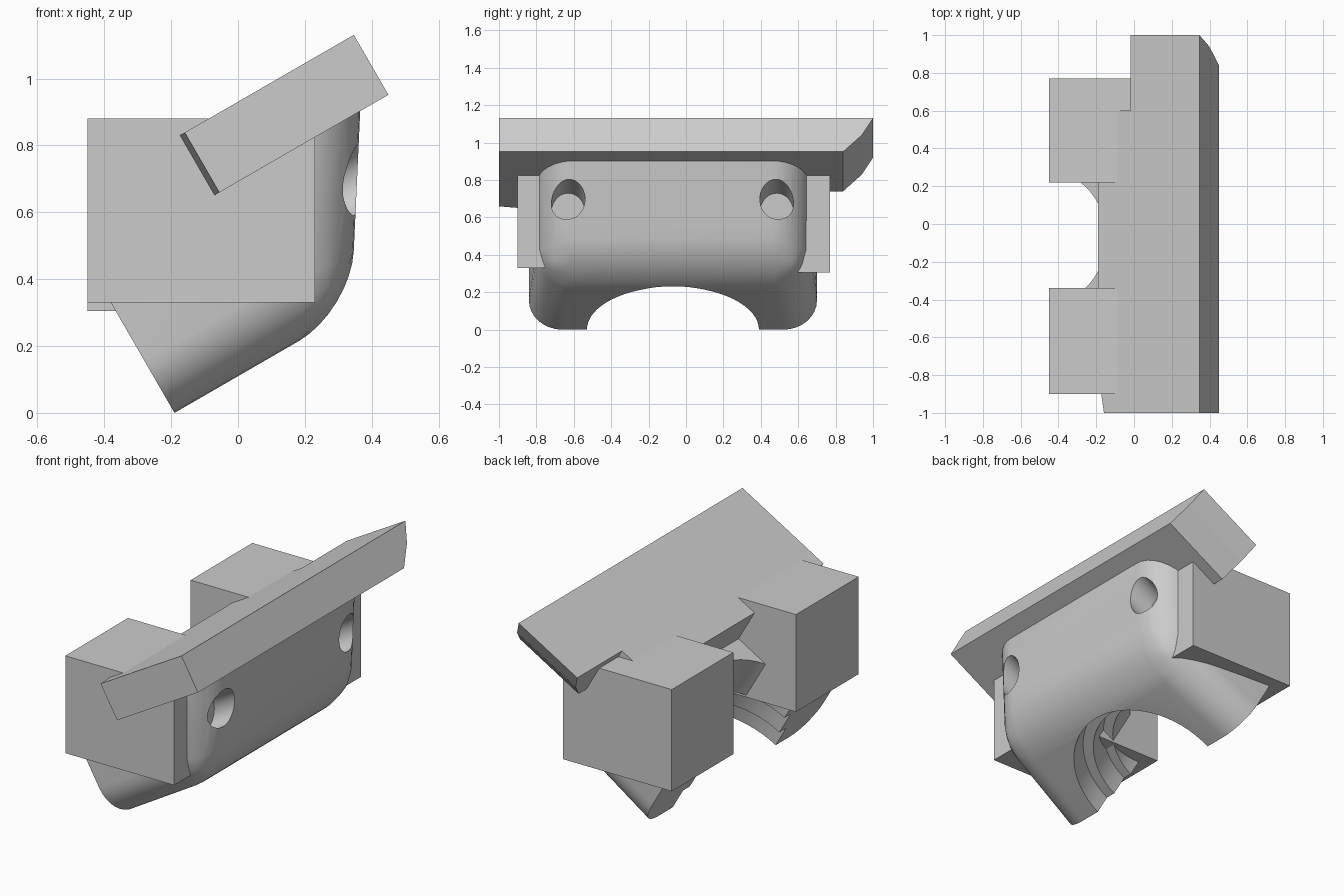
import bpy, bmesh, math
from mathutils import Matrix, Vector

if "Cube" in bpy.data.objects:
    bpy.data.objects.remove(bpy.data.objects["Cube"])

grey = bpy.data.materials.new("plain_grey")
grey.diffuse_color = (0.6, 0.6, 0.6, 1)
grey.use_nodes = True
grey.node_tree.nodes["Principled BSDF"].inputs["Base Color"].default_value = grey.diffuse_color

# Tilted frame: u runs up the 30 degree slope, y across, w along its normal
C, S = math.cos(math.radians(30)), 0.5
TILT = Matrix(((C, 0, -S, -0.19), (0, 1, 0, 0), (S, 0, C, 0), (0, 0, 0, 1)))
MID = -0.07          # middle of the housing across y
SLAB_W = 0.504       # underside of the top plate


def make(name, bm, smooth=False):
    bmesh.ops.recalc_face_normals(bm, faces=bm.faces)
    me = bpy.data.meshes.new(name)
    bm.to_mesh(me)
    bm.free()
    me.materials.append(grey)
    ob = bpy.data.objects.new(name, me)
    bpy.context.collection.objects.link(ob)
    return ob


def loft(bm, rings):
    """Skin a list of equal closed rings and cap both ends."""
    rows = [[bm.verts.new(p) for p in ring] for ring in rings]
    n = len(rows[0])
    for a, b in zip(rows, rows[1:]):
        for i in range(n):
            bm.faces.new((a[i], a[(i + 1) % n], b[(i + 1) % n], b[i]))
    bm.faces.new(rows[0][::-1])
    bm.faces.new(rows[-1])
    return rows


def box(name, x, y, z):
    bm = bmesh.new()
    loft(bm, [[(x[0], y[0], h), (x[1], y[0], h), (x[1], y[1], h), (x[0], y[1], h)] for h in z])
    return make(name, bm)


def cut(target, cutter):
    cutter.hide_render = True
    cutter.hide_viewport = True
    m = target.modifiers.new("cut", 'BOOLEAN')
    m.operation, m.solver, m.object = 'DIFFERENCE', 'EXACT', cutter


# Top plate: notched at the rear end, whose end face curls under
def plate_ring(w, end):
    pts = [(1.03, -1), (1.03, end), (0.607, end), (0.607, 0.6),
           (0.41, 0.6), (0.41, -0.78), (0.446, -1)]
    return [TILT @ Vector((u, y, w)) for u, y in pts]


bm = bmesh.new()
loft(bm, [plate_ring(w, e) for w, e in ((SLAB_W, 0.84), (0.607, 0.94), (0.711, 1.0))])
make("top_plate", bm)

# Mounting blocks
box("front_block", (-0.45, 0.23), (-0.90, -0.34), (0.33, 0.88))
box("rear_block", (-0.45, 0.23), (0.22, 0.77), (0.305, 0.88))

# Housing: wedge profile, narrower at its nose, with rounded outer edges
prof = [((-0.19, 0), 0.77), ((0.338, 0.305), 0.712),
        ((0.366, 0.912), 0.712), ((-0.445, 0.442), 0.77)]
bm = bmesh.new()
left, right = loft(bm, [[(p[0], MID + s * h, p[1]) for p, h in prof] for s in (-1, 1)])
pairs = [(r[i], r[i + 1]) for r in (left, right) for i in (0, 1)] + [(left[1], right[1])]
edges = [bm.edges.get(p) for p in pairs]
bmesh.ops.bevel(bm, geom=edges, offset=0.18, offset_type='OFFSET', segments=8,
                profile=0.5, affect='EDGES', clamp_overlap=False)
housing = make("housing", bm)

# Stepped bore, open at the back of the housing
steps = [(-0.1, 0.46), (0.13, 0.46), (0.13, 0.40), (0.27, 0.40), (0.27, 0.345), (0.7, 0.345)]
N = 64
bm = bmesh.new()
loft(bm, [[TILT @ Vector((r * math.cos(2 * math.pi * i / N),
                          MID + r * math.sin(2 * math.pi * i / N), w))
           for i in range(N)] for w, r in steps])
cut(housing, make("bore_cutter", bm))

# Screw holes, sloping down to the blocks
for name, y in (("front_hole_cutter", -0.63), ("rear_hole_cutter", 0.485)):
    bm = bmesh.new()
    mat = Matrix.Translation((0.35, y, 0.695)) @ Matrix.Rotation(math.radians(60), 4, 'Y')
    bmesh.ops.create_cone(bm, cap_ends=True, segments=40, radius1=0.09, radius2=0.09,
                          depth=0.5, matrix=mat)
    cut(housing, make(name, bm))

# Bake the cuts, then smooth the rounded parts
bpy.context.view_layer.update()
dg = bpy.context.evaluated_depsgraph_get()
baked = bpy.data.meshes.new_from_object(housing.evaluated_get(dg))
housing.modifiers.clear()
housing.data = baked
for ob in [o for o in bpy.data.objects if o.name.endswith("cutter")]:
    bpy.data.objects.remove(ob)
bpy.ops.object.select_all(action='DESELECT')
housing.select_set(True)
bpy.context.view_layer.objects.active = housing
bpy.ops.object.shade_smooth_by_angle(angle=math.radians(30))
